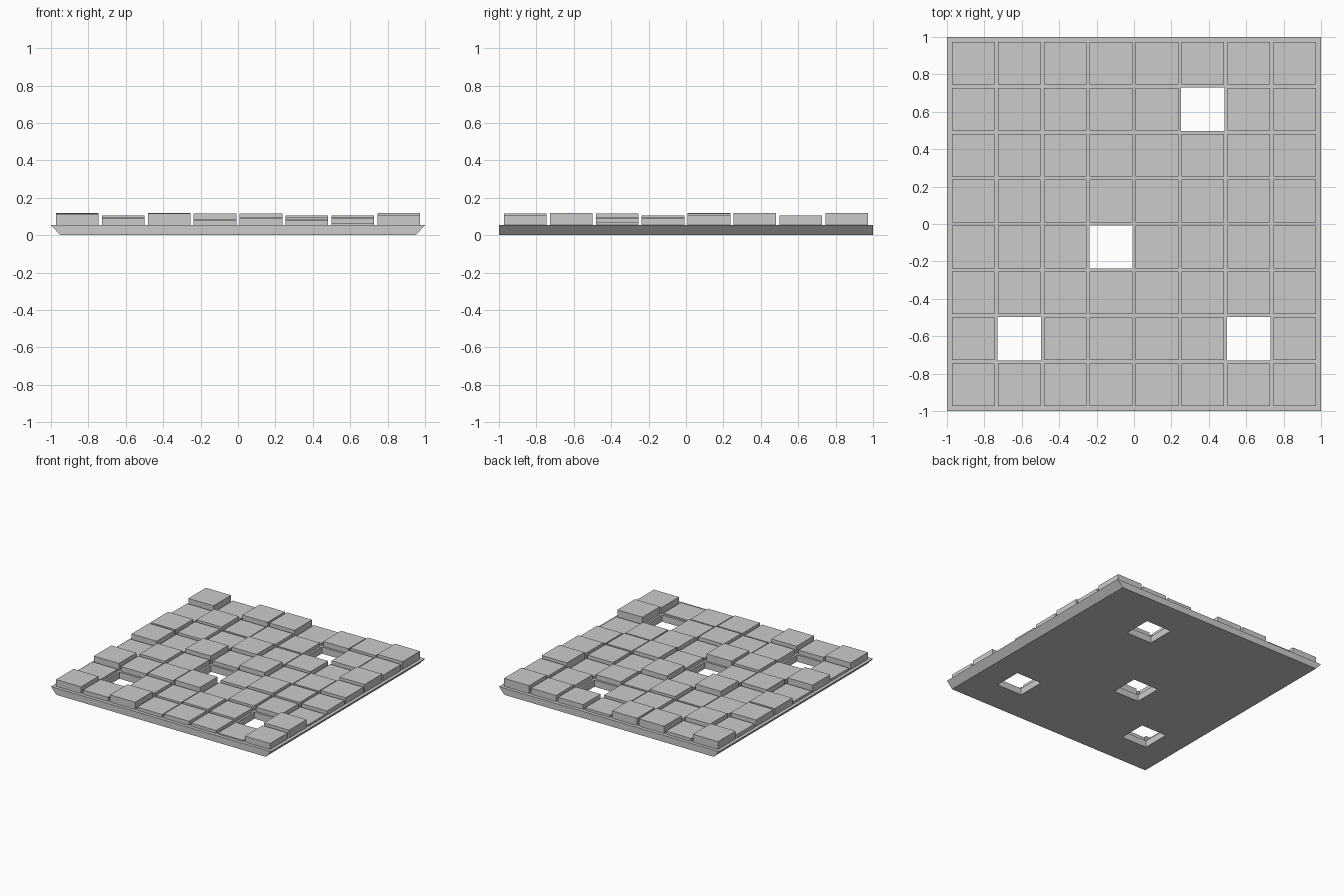
import bpy, bmesh

if "Cube" in bpy.data.objects:
    bpy.data.objects.remove(bpy.data.objects["Cube"])

SLAB_TOP = 0.055
PITCH, BLOCK = 0.2455, 0.228
HOLE = 0.232

grey = bpy.data.materials.new("light_grey")
grey.diffuse_color = (0.6, 0.6, 0.6, 1)
grey.use_nodes = True
grey.node_tree.nodes["Principled BSDF"].inputs["Base Color"].default_value = grey.diffuse_color

# Block heights in hundredths, front row first, left to right; 0 marks an opening
HEIGHTS = [
    (5.5, 3.5, 6.0, 2.5, 3.5, 2.5, 1.0, 5.0),
    (2.0, 0.0, 4.0, 3.0, 4.0, 3.0, 0.0, 6.5),
    (6.0, 4.0, 5.0, 6.0, 2.0, 4.0, 3.5, 1.5),
    (2.0, 5.0, 4.0, 0.0, 3.0, 5.0, 4.0, 3.5),
    (5.5, 3.0, 6.5, 3.0, 6.0, 3.0, 4.0, 5.0),
    (5.5, 4.0, 3.0, 5.0, 3.0, 4.0, 2.0, 6.5),
    (3.0, 5.0, 3.0, 4.0, 3.0, 0.0, 4.0, 5.0),
    (6.5, 2.5, 6.0, 6.0, 2.0, 4.0, 5.0, 6.5),
]


def cell_centre(i):
    return (i - 3.5) * PITCH


def finish(name, bm):
    bmesh.ops.recalc_face_normals(bm, faces=bm.faces)
    mesh = bpy.data.meshes.new(name)
    bm.to_mesh(mesh)
    bm.free()
    mesh.materials.append(grey)
    obj = bpy.data.objects.new(name, mesh)
    bpy.context.collection.objects.link(obj)
    return obj


def box(name, x, y, size, z0, z1):
    bm = bmesh.new()
    bmesh.ops.create_cube(bm, size=1)
    for v in bm.verts:
        v.co = (x + v.co.x * size, y + v.co.y * size, z1 if v.co.z > 0 else z0)
    return finish(name, bm)


# Base slab: trapezoid profile extruded front to back
bm = bmesh.new()
profile = [(-0.95, 0), (0.95, 0), (1, SLAB_TOP), (-1, SLAB_TOP)]
face = bm.faces.new([bm.verts.new((x, -1, z)) for x, z in profile])
ext = bmesh.ops.extrude_face_region(bm, geom=[face], use_keep_orig=True)
for v in ext["geom"]:
    if isinstance(v, bmesh.types.BMVert):
        v.co.y = 1
base = finish("base_slab", bm)

# Raised blocks, with square openings cut through the slab at the empty cells
for j, row in enumerate(HEIGHTS):
    for i, h in enumerate(row):
        x, y = cell_centre(i), cell_centre(j)
        if h:
            box(f"block_{i}_{j}", x, y, BLOCK, SLAB_TOP, SLAB_TOP + h / 100)
        else:
            cutter = box(f"opening_cutter_{i}_{j}", x, y, HOLE, -0.1, 0.2)
            cutter.hide_render = True
            cutter.hide_viewport = True
            cut = base.modifiers.new("opening", "BOOLEAN")
            cut.operation = "DIFFERENCE"
            cut.solver = "EXACT"
            cut.object = cutter
